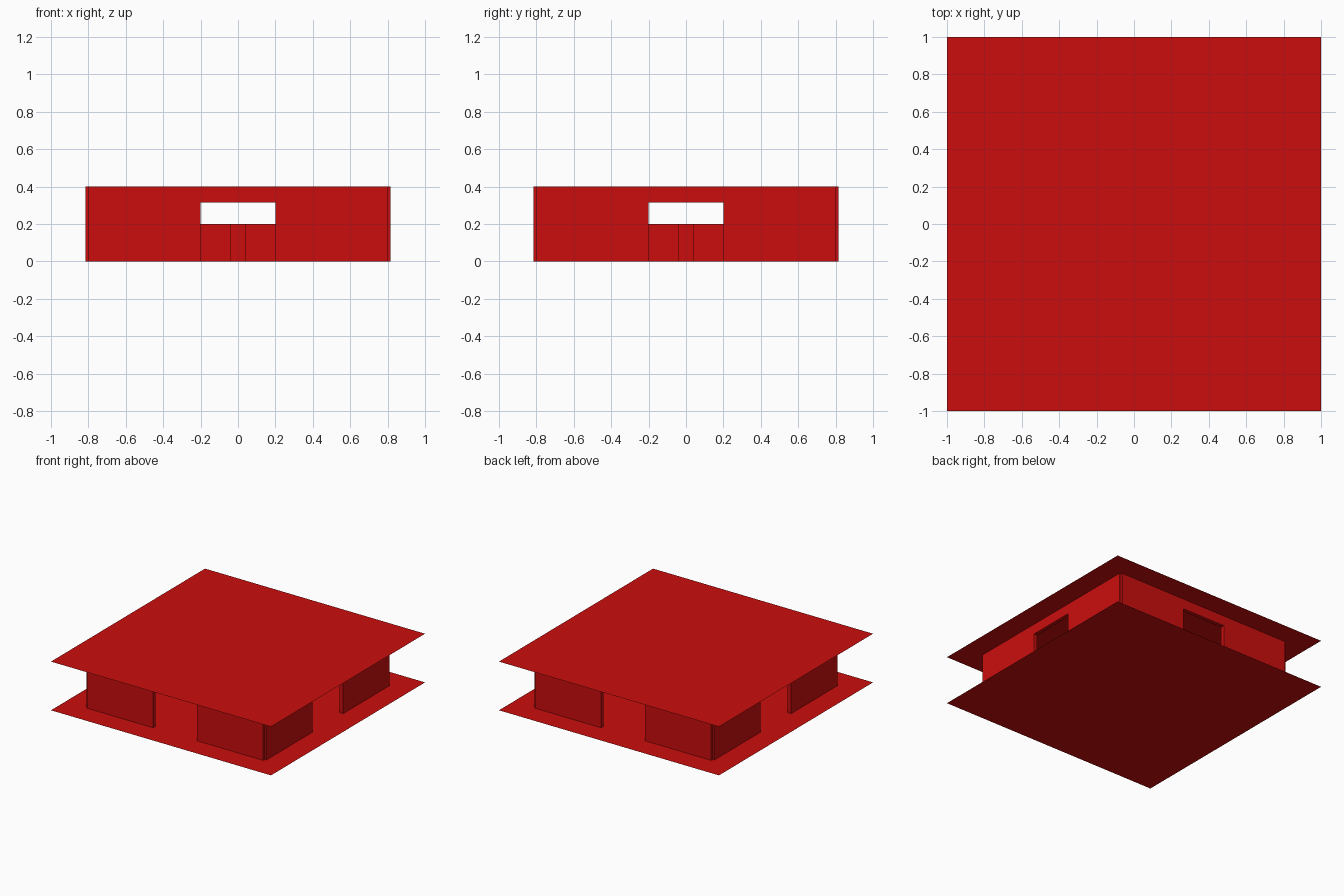
import bpy, bmesh, math
from mathutils import Matrix

if "Cube" in bpy.data.objects:
    bpy.data.objects.remove(bpy.data.objects["Cube"])

red = bpy.data.materials.new("bright red")
red.diffuse_color = (0.6, 0.004, 0.004, 1)
red.use_nodes = True
red.node_tree.nodes["Principled BSDF"].inputs["Base Color"].default_value = red.diffuse_color

HEIGHT = 0.4      # roof height
WALL = 0.8        # wall centre distance and half length
THICK = 0.032     # wall thickness
DOOR = 0.2        # half door width
DOOR_TOP = 0.316


def finish(name, bm):
    mesh = bpy.data.meshes.new(name)
    bm.to_mesh(mesh)
    bm.free()
    mesh.materials.append(red)
    obj = bpy.data.objects.new(name, mesh)
    bpy.context.collection.objects.link(obj)
    return obj


def sheet(name, z):
    bm = bmesh.new()
    bmesh.ops.create_grid(bm, x_segments=1, y_segments=1, size=1,
                          matrix=Matrix.Translation((0, 0, z)))
    finish(name, bm)


def extrude_profile(name, points, depth, angle):
    """Extrude a closed outline along its flat normal, then turn it about z."""
    bm = bmesh.new()
    face = bm.faces.new([bm.verts.new(p) for p in points])
    new = bmesh.ops.extrude_face_region(bm, geom=[face])["geom"]
    verts = [v for v in new if isinstance(v, bmesh.types.BMVert)]
    bmesh.ops.translate(bm, verts=verts, vec=depth)
    bmesh.ops.recalc_face_normals(bm, faces=bm.faces)
    bm.transform(Matrix.Rotation(angle, 4, 'Z'))
    finish(name, bm)


# Flat floor and roof
sheet("floor", 0)
sheet("roof", HEIGHT)

# Four walls, each with a central doorway and lintel
outline = [(-WALL, 0), (-DOOR, 0), (-DOOR, DOOR_TOP), (DOOR, DOOR_TOP),
           (DOOR, 0), (WALL, 0), (WALL, HEIGHT), (-WALL, HEIGHT)]
for i, side in enumerate(("front", "right", "back", "left")):
    extrude_profile(side + "_wall",
                    [(x, -WALL - THICK / 2, z) for x, z in outline],
                    (0, THICK, 0), i * math.pi / 2)

# Low cross-shaped partition in the middle of the room
a, b = 0.04, 0.3
quarter = [(a, a), (a, b), (-a, b)]
cross = []
for i in range(4):
    c, s = round(math.cos(i * math.pi / 2)), round(math.sin(i * math.pi / 2))
    cross += [(x * c - y * s, x * s + y * c, 0) for x, y in quarter]
extrude_profile("cross_partition", cross, (0, 0, 0.2), 0)
